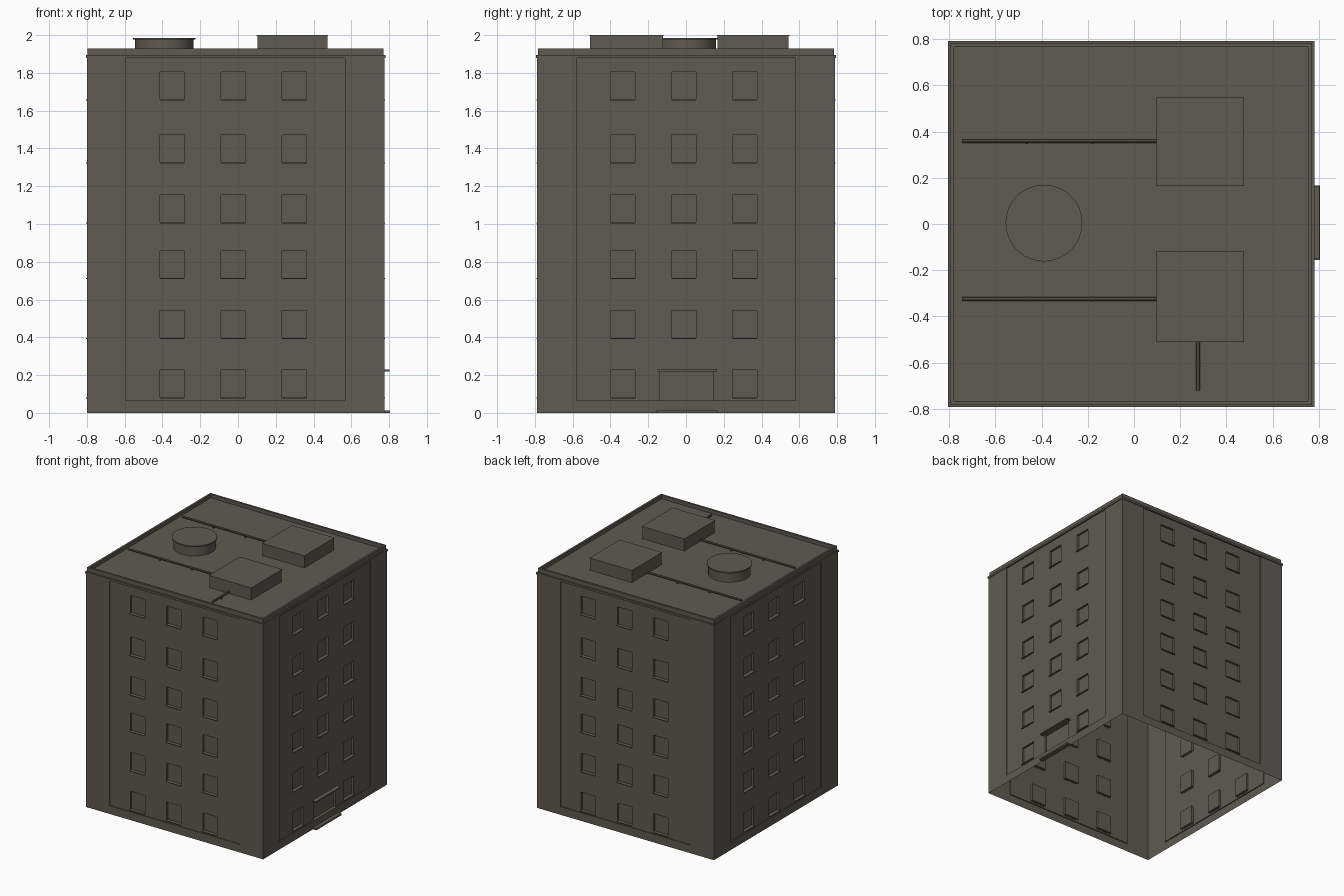
import bpy, bmesh, math
from mathutils import Matrix, Vector

if "Cube" in bpy.data.objects:
    bpy.data.objects.remove(bpy.data.objects["Cube"])

CX = -0.0125          # building centre in x
H = 0.788             # half width at the corner piers
TOP = 1.88            # top of walls
PANEL, GLASS = 0.008, 0.026   # recess depths
COLS = (-0.336, -0.013, 0.31)
ROWS = (0.082, 0.397, 0.713, 1.008, 1.326, 1.66)
WW, WH = 0.13, 0.145
DOOR = (-0.137, 0.145, 0.065, 0.222)

mat = bpy.data.materials.new("warm dark grey concrete")
mat.diffuse_color = (0.114, 0.102, 0.084, 1)
mat.use_nodes = True
mat.node_tree.nodes["Principled BSDF"].inputs["Base Color"].default_value = mat.diffuse_color


def finish(bm, name, weld=False):
    if weld:
        bmesh.ops.remove_doubles(bm, verts=bm.verts, dist=1e-5)
        bmesh.ops.recalc_face_normals(bm, faces=bm.faces)
    me = bpy.data.meshes.new(name)
    bm.to_mesh(me)
    bm.free()
    me.materials.append(mat)
    ob = bpy.data.objects.new(name, me)
    bpy.context.collection.objects.link(ob)
    return ob


def add_box(bm, lo, hi, rot=Matrix()):
    lo, hi = Vector(lo), Vector(hi)
    m = rot @ Matrix.Translation((lo + hi) / 2) @ Matrix.Diagonal((*(hi - lo), 1))
    bmesh.ops.create_cube(bm, size=1, matrix=m)


def box(name, lo, hi):
    bm = bmesh.new()
    add_box(bm, lo, hi)
    return finish(bm, name)


def add_cyl(bm, r, a, b, n):
    a, b = Vector(a), Vector(b)
    q = (b - a).to_track_quat('Z', 'Y').to_matrix().to_4x4()
    bmesh.ops.create_cone(bm, cap_ends=True, segments=n, radius1=r, radius2=r,
                          depth=(b - a).length, matrix=Matrix.Translation((a + b) / 2) @ q)


def side(k):
    return Matrix.Translation((CX, 0, 0)) @ Matrix.Rotation(k * math.pi / 2, 4, 'Z')


# Walls: each side is a grid of cells stepped back to panel or window depth
def depth(k, u, v):
    if k == 1:
        if DOOR[0] < u < DOOR[1] and DOOR[2] < v < DOOR[3]:
            return GLASS
    if not (k == 1 and abs(u) < 0.2 and v < 0.3):
        if any(abs(u - c) < WW / 2 for c in COLS) and any(r < v < r + WH for r in ROWS):
            return GLASS
    return PANEL if abs(u) < 0.58 and v > 0.065 else 0.0


us = sorted({-H, H, -0.58, 0.58, DOOR[0], DOOR[1],
             *[c + s * WW / 2 for c in COLS for s in (-1, 1)]})
vs = sorted({0, 0.065, TOP, DOOR[3], *ROWS, *[r + WH for r in ROWS]})
bm = bmesh.new()
for k in range(4):
    M = side(k)

    def quad(*pts):
        bm.faces.new([bm.verts.new(M @ Vector((u, d - H, v))) for u, d, v in pts])
    for i in range(len(us) - 1):
        for j in range(len(vs) - 1):
            u0, u1, v0, v1 = us[i], us[i + 1], vs[j], vs[j + 1]
            d = depth(k, (u0 + u1) / 2, (v0 + v1) / 2)
            quad((u0, d, v0), (u1, d, v0), (u1, d, v1), (u0, d, v1))
            if i + 2 < len(us):     # side reveal
                e = depth(k, (u1 + us[i + 2]) / 2, (v0 + v1) / 2)
                if e != d:
                    quad((u1, d, v0), (u1, e, v0), (u1, e, v1), (u1, d, v1))
            e = depth(k, (u0 + u1) / 2, (v1 + vs[j + 2]) / 2) if j + 2 < len(vs) else 0
            if e != d:              # sill or head reveal
                quad((u0, d, v1), (u0, e, v1), (u1, e, v1), (u1, d, v1))
finish(bm, "walls", True)

# Window sills
bm = bmesh.new()
for k in range(4):
    for c in COLS:
        for r in ROWS:
            if k == 1 and c == COLS[1] and r == ROWS[0]:
                continue
            add_box(bm, (c - WW / 2, -H - 0.004, r - 0.005),
                    (c + WW / 2, -H + PANEL + 0.002, r), side(k))
finish(bm, "window_sills")

# Cornice, parapet and roof deck as one stepped square profile
bm = bmesh.new()
prof = [(H, TOP), (0.7935, TOP), (0.7935, 1.896), (0.783, 1.896),
        (0.783, 1.93), (0.767, 1.93), (0.767, 1.9)]
rings = [[bm.verts.new((CX + sx * r, sy * r, z))
          for sx, sy in ((-1, -1), (1, -1), (1, 1), (-1, 1))] for r, z in prof]
for a, b in zip(rings, rings[1:]):
    for i in range(4):
        bm.faces.new((a[i], a[(i + 1) % 4], b[(i + 1) % 4], b[i]))
bm.faces.new(rings[-1])
finish(bm, "roof_and_parapet")

# Rooftop plant boxes with thin lids
for n, (y0, y1) in enumerate(((0.168, 0.543), (-0.508, -0.122))):
    box(f"roof_unit_{n + 1}", (0.102, y0, 1.9), (0.473, y1, 1.994))
    box(f"roof_unit_lid_{n + 1}", (0.098, y0 - 0.004, 1.994), (0.477, y1 + 0.004, 2.0))

# Round roof tank
bm = bmesh.new()
add_cyl(bm, 0.155, (-0.39, 0.004, 1.9), (-0.39, 0.004, 1.977), 48)
add_cyl(bm, 0.166, (-0.39, 0.004, 1.977), (-0.39, 0.004, 1.986), 48)
tank = finish(bm, "roof_tank")
bpy.context.view_layer.objects.active = tank
tank.select_set(True)
bpy.ops.object.shade_smooth_by_angle()

# Roof pipes on small supports
bm = bmesh.new()
PZ = 1.915
for y in (0.358, -0.325):
    add_cyl(bm, 0.008, (-0.745, y, PZ), (0.105, y, PZ), 8)
    for x in (-0.465, -0.18):
        add_box(bm, (x - 0.005, y - 0.011, 1.9), (x + 0.005, y + 0.011, PZ))
add_cyl(bm, 0.008, (0.277, -0.72, PZ), (0.277, -0.505, PZ), 8)
add_box(bm, (0.266, -0.62, 1.9), (0.288, -0.61, PZ))
finish(bm, "roof_pipes")

# Entrance canopy and step
box("door_canopy", (0.76, -0.152, 0.22), (0.803, 0.165, 0.229))
box("door_step", (0.77, -0.155, 0.0), (0.806, 0.167, 0.013))
